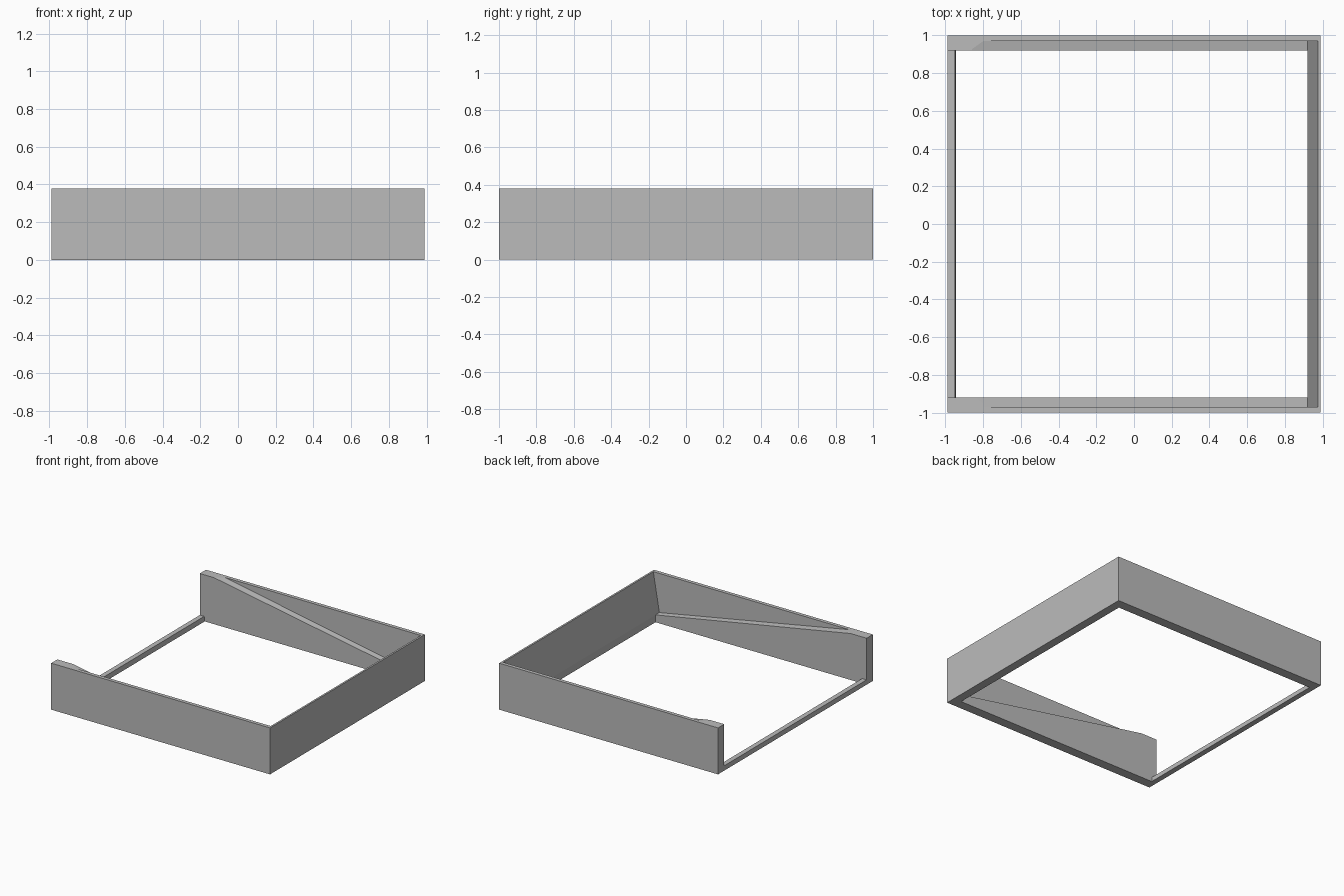
import bpy
import bmesh

cube = bpy.data.objects.get("Cube")
if cube:
    bpy.data.objects.remove(cube, do_unlink=True)

GREY = (0.5, 0.5, 0.5, 1.0)
mat = bpy.data.materials.new("plain_grey")
mat.use_nodes = True
mat.diffuse_color = GREY
mat.node_tree.nodes["Principled BSDF"].inputs["Base Color"].default_value = GREY

HALF_X, HALF_Y, HEIGHT = 0.99, 1.0, 0.38
INNER_Y, LIP_Y = 0.92, 0.97      # opening edge, and inside of the thin outer rim
END_X, END_TOP_X = 0.92, 0.975   # foot and top of the leaning end wall
LEDGE_Z = 0.06                   # low end of the sloping ledges


def loft(name, sections):
    """Solid through (y, [(x, z), ...]) sections with equal point counts."""
    bm = bmesh.new()
    rings = [[bm.verts.new((x, y, z)) for x, z in profile] for y, profile in sections]
    for a, b in zip(rings, rings[1:]):
        for i in range(len(a)):
            j = (i + 1) % len(a)
            bm.faces.new((a[i], a[j], b[j], b[i]))
    bm.faces.new(rings[0])
    bm.faces.new(rings[-1])
    bmesh.ops.recalc_face_normals(bm, faces=bm.faces)
    mesh = bpy.data.meshes.new(name)
    bm.to_mesh(mesh)
    bm.free()
    mesh.materials.append(mat)
    obj = bpy.data.objects.new(name, mesh)
    bpy.context.collection.objects.link(obj)
    return obj


def rect(x0, x1, z0, z1):
    return [(x0, z0), (x1, z0), (x1, z1), (x0, z1)]


def cut(target, cutter):
    cutter.hide_render = True
    mod = target.modifiers.new("cut", "BOOLEAN")
    mod.operation = "DIFFERENCE"
    mod.solver = "EXACT"
    mod.object = cutter
    bpy.context.view_layer.objects.active = target
    bpy.ops.object.modifier_apply(modifier=mod.name)
    bpy.data.objects.remove(cutter, do_unlink=True)


def recess(ledge_start):
    """Wedge profile: sloping ledge on one side, leaning end wall on the other."""
    k = 1.4  # carry both slopes past the rim
    rise = (HEIGHT - LEDGE_Z) * k
    return [(END_X, LEDGE_Z),
            (END_X + (END_TOP_X - END_X) * k, LEDGE_Z + rise),
            (END_X + (ledge_start - END_X) * k, LEDGE_Z + rise)]


# Three-sided frame, carved from one block
block = rect(-HALF_X, HALF_X, 0, HEIGHT)
frame = loft("frame_walls", [(-HALF_Y, block), (HALF_Y, block)])

# Through opening, also clearing the open side
opening = rect(-2, END_X, -1, 1)
cut(frame, loft("opening_cutter", [(-INNER_Y, opening), (INNER_Y, opening)]))

# Ledges running down along both side walls, and the leaning end wall
outer, inner = recess(-0.80), recess(-0.86)
cut(frame, loft("ledge_cutter", [(-LIP_Y, outer), (-0.91, inner),
                                 (0.91, inner), (LIP_Y, outer)]))

# Low rail across the open side
rail = [(-HALF_X, 0), (-0.945, 0), (-0.95, 0.04), (-HALF_X, 0.04)]
loft("low_rail", [(-INNER_Y, rail), (INNER_Y, rail)])
